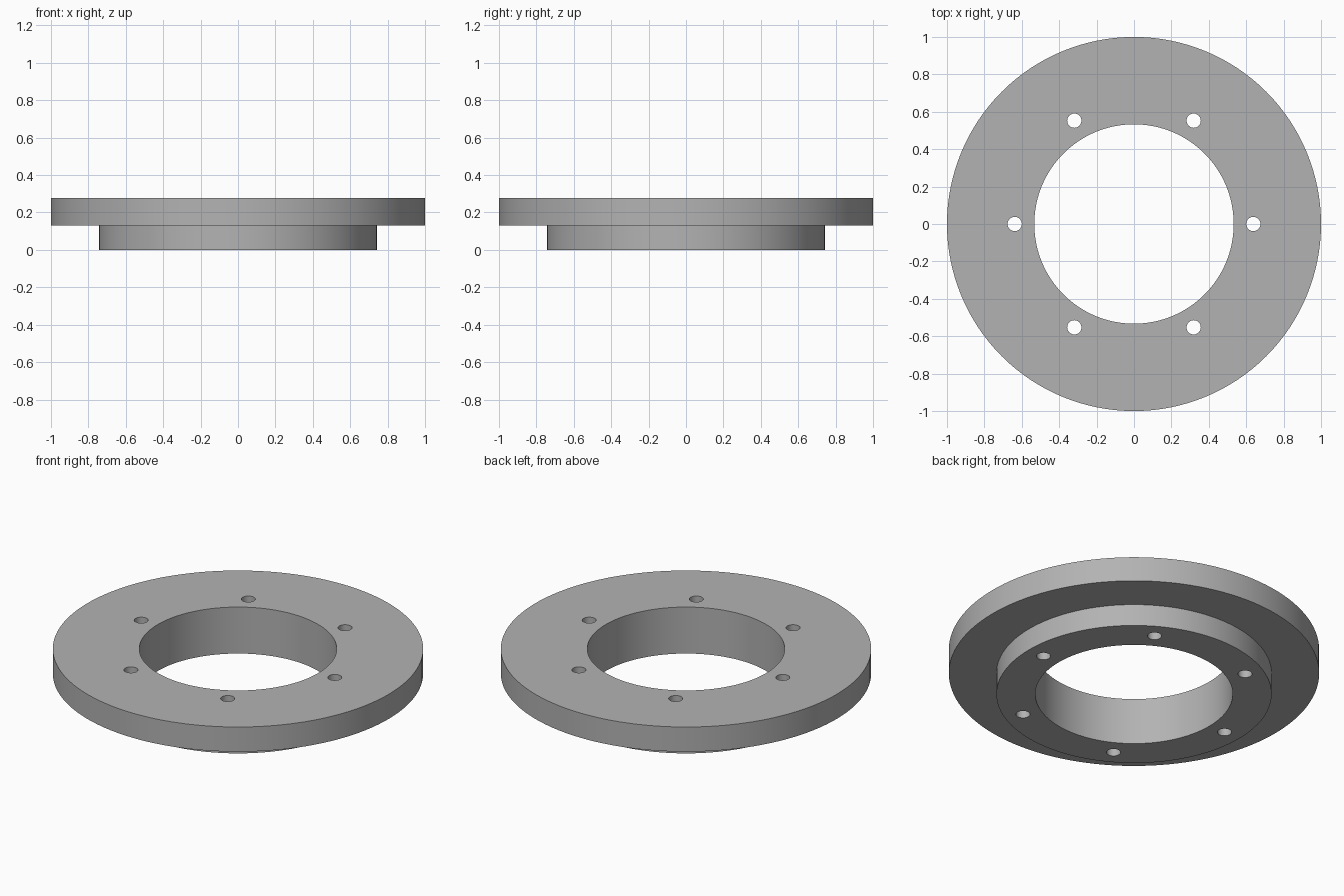
import bpy
import bmesh
from math import cos, sin, tau

cube = bpy.data.objects.get("Cube")
if cube:
    bpy.data.objects.remove(cube, do_unlink=True)

SEGMENTS = 128
BORE, HUB, RIM = 0.533, 0.743, 1.0
STEP, TOP = 0.13, 0.277
HOLE_COUNT, HOLE_CIRCLE, HOLE_RADIUS = 6, 0.638, 0.038

grey = bpy.data.materials.new("plain grey")
grey.use_nodes = True
colour = (0.45, 0.45, 0.45, 1)
grey.diffuse_color = colour
grey.node_tree.nodes["Principled BSDF"].inputs["Base Color"].default_value = colour


def make_object(name, bm):
    bmesh.ops.recalc_face_normals(bm, faces=bm.faces)
    mesh = bpy.data.meshes.new(name)
    bm.to_mesh(mesh)
    bm.free()
    mesh.materials.append(grey)
    obj = bpy.data.objects.new(name, mesh)
    bpy.context.collection.objects.link(obj)
    return obj


def lathe(name, profile):
    """Revolve a closed radius/height outline around z."""
    bm = bmesh.new()
    rings = [[bm.verts.new((r * cos(tau * i / SEGMENTS), r * sin(tau * i / SEGMENTS), z))
              for i in range(SEGMENTS)] for r, z in profile]
    for a, b in zip(rings, rings[1:] + rings[:1]):
        for i in range(SEGMENTS):
            j = (i + 1) % SEGMENTS
            bm.faces.new((a[i], a[j], b[j], b[i]))
    return make_object(name, bm)


# Stepped ring: wide flange on top of a narrower hub
flange = lathe("flange_ring", [(BORE, 0), (HUB, 0), (HUB, STEP),
                               (RIM, STEP), (RIM, TOP), (BORE, TOP)])

# Bolt hole cutters, all in one mesh
bm = bmesh.new()
for k in range(HOLE_COUNT):
    angle = tau * k / HOLE_COUNT
    made = bmesh.ops.create_cone(bm, cap_ends=True, segments=32, radius1=HOLE_RADIUS,
                                 radius2=HOLE_RADIUS, depth=1)
    bmesh.ops.translate(bm, verts=made["verts"],
                        vec=(HOLE_CIRCLE * cos(angle), HOLE_CIRCLE * sin(angle), TOP / 2))
cutter = make_object("bolt_hole_cutter", bm)
cutter.hide_render = True

# Drill the holes, then drop the cutter
drill = flange.modifiers.new("bolt_holes", "BOOLEAN")
drill.operation = "DIFFERENCE"
drill.solver = "EXACT"
drill.object = cutter
bpy.ops.object.select_all(action="DESELECT")
flange.select_set(True)
bpy.context.view_layer.objects.active = flange
bpy.ops.object.modifier_apply(modifier=drill.name)
bpy.data.objects.remove(cutter, do_unlink=True)

# Smooth round walls, crisp rims
bpy.ops.object.shade_smooth_by_angle(angle=0.5)
